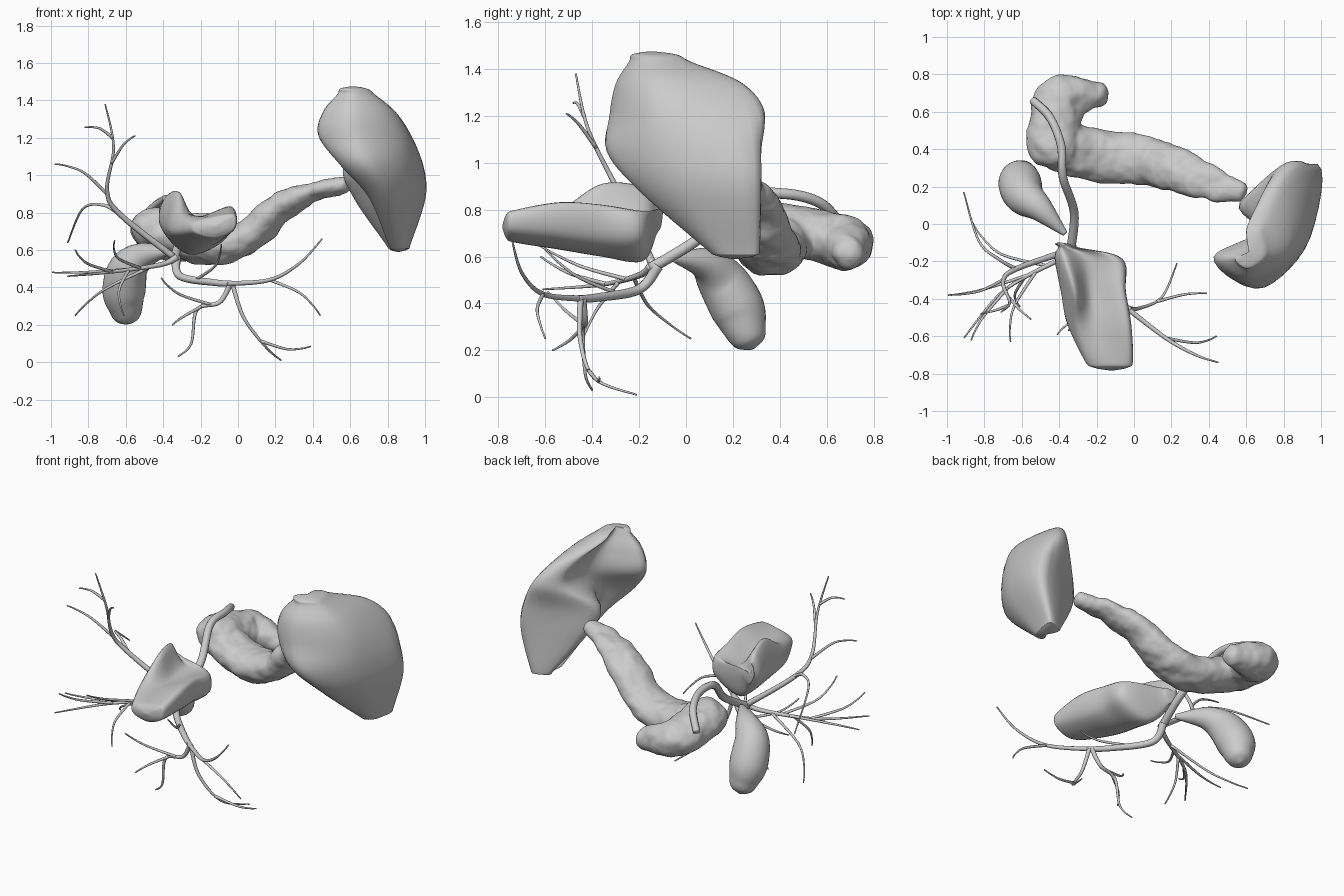
import bpy, bmesh, math
from mathutils import Vector

if "Cube" in bpy.data.objects:
    bpy.data.objects.remove(bpy.data.objects["Cube"])


def spline(pts, n, closed=False):
    """Catmull-Rom through points of any dimension."""
    m, out = len(pts), []
    for i in range(m if closed else m - 1):
        ids = [i + k for k in (-1, 0, 1, 2)]
        p = [pts[j % m] if closed else pts[min(max(j, 0), m - 1)] for j in ids]
        for t in (s / n for s in range(n)):
            out.append([b + 0.5 * t * (c - a + t * (2 * a - 5 * b + 4 * c - d + t * (3 * (b - c) + d - a)))
                        for a, b, c, d in zip(*p)])
    return out if closed else out + [list(pts[-1])]


def skin(bm, rings):
    """Bridge equal rings into a capped skin."""
    vs = [[bm.verts.new(co) for co in r] for r in rings]
    n = len(vs[0])
    for a, b in zip(vs, vs[1:]):
        for i in range(n):
            bm.faces.new((a[i], a[(i + 1) % n], b[(i + 1) % n], b[i]))
    bm.faces.new(vs[0][::-1])
    bm.faces.new(vs[-1])


def tube(bm, path, sides=10, steps=5, level=False):
    """Sweep an ellipse; path points are x, y, z, half width, half height."""
    pts = spline(path, steps)
    co = [Vector(p[:3]) for p in pts]
    ref, rings = Vector((0.05, 0.03, 1)), []
    for i, p in enumerate(pts):
        t = (co[min(i + 1, len(co) - 1)] - co[max(i - 1, 0)]).normalized()
        up = (ref - t * ref.dot(t)).normalized()
        if not level:
            ref = up
        side = t.cross(up)
        rings.append([co[i] + side * max(p[3], .003) * math.cos(q) + up * max(p[4], .003) * math.sin(q)
                      for q in (math.tau * k / sides for k in range(sides))])
    skin(bm, rings)


def organ(bm, path):
    """Fat tube with rounded ends."""
    def end(p, q):
        d = (Vector(p[:3]) - Vector(q[:3])).normalized() * p[4]
        return [(*(Vector(p[:3]) + d * k), p[3] * s, p[4] * s) for k, s in ((.65, .7), (.95, .1))]
    tube(bm, end(path[0], path[1])[::-1] + path + end(path[-1], path[-2]), 24, 6, True)


def loft(bm, sections, cap):
    """Smooth loft through sections, closed by rounded shrinking caps."""
    secs = [[Vector(p) for p in s] for s in sections]
    mid = [sum(s, Vector()) / len(s) for s in secs]

    def end(i, j):
        d = (mid[i] - mid[j]).normalized() * cap
        return [[mid[i] + (p - mid[i]) * s + d * k for p in secs[i]] for s, k in ((.72, .7), (.1, 1))]
    dense = [spline(s, 6, True) for s in end(0, 1)[::-1] + secs + end(-1, -2)]
    cols = [spline(c, 6) for c in zip(*dense)]
    skin(bm, list(zip(*cols)))


def finish(bm, name):
    bmesh.ops.recalc_face_normals(bm, faces=bm.faces)
    for f in bm.faces:
        f.smooth = True
    me = bpy.data.meshes.new(name)
    bm.to_mesh(me)
    bm.free()
    ob = bpy.data.objects.new(name, me)
    bpy.context.collection.objects.link(ob)
    return ob


# Spleen: crescent slices; front face and hollow follow from the four corners
def crescent(z, lip, outer, back, rim):
    lip, outer, back, rim = map(Vector, (lip, outer, back, rim))
    front = lip.lerp(outer, 0.42) - Vector((0, 0.36 * (outer - lip).length))
    hollow = lip.lerp(rim, 0.5).lerp(outer, 0.36)
    return [(p.x, p.y, z) for p in (lip, front, outer, back, rim, hollow)]


bm = bmesh.new()
loft(bm, [crescent(1.43, (.53, -.18), (.73, -.16), (.70, .01), (.61, .00)),
          crescent(1.34, (.455, -.18), (.83, -.14), (.80, .22), (.69, .17)),
          crescent(1.21, (.43, -.18), (.90, -.12), (.90, .31), (.73, .26)),
          crescent(1.05, (.55, -.25), (.94, -.08), (.96, .32), (.57, .12)),
          crescent(0.88, (.70, -.15), (.95, .00), (.98, .32), (.62, .16)),
          crescent(0.64, (.80, .10), (.90, .14), (.92, .31), (.785, .26))], 0.06)
finish(bm, "spleen")

# Trough-shaped lobe: slices along y, with the nose a shrunken first slice
lobe = {
    -.185: [(-.37, .90), (-.26, .78), (-.09, .79), (-.08, .67), (-.27, .58), (-.42, .74)],
    -.36: [(-.32, .91), (-.23, .77), (-.06, .82), (-.07, .67), (-.24, .60), (-.39, .71)],
    -.54: [(-.31, .80), (-.20, .78), (-.03, .83), (-.04, .69), (-.20, .63), (-.35, .69)],
    -.73: [(-.25, .75), (-.14, .78), (-.02, .795), (-.02, .71), (-.13, .66), (-.25, .69)],
}
secs = [[(x, y, z) for x, z in s] for y, s in lobe.items()]
nose = [(-.39 + .3 * (x + .37), -.125, .79 + .5 * (z - .77)) for x, y, z in secs[0]]
bm = bmesh.new()
loft(bm, [nose] + secs, 0.055)
finish(bm, "lobe")

# Gallbladder
bm = bmesh.new()
organ(bm, [(x, y, z, r, r) for x, y, z, r in (
    (-.38, -.04, .59, .02), (-.50, .08, .57, .07), (-.585, .15, .50, .105),
    (-.61, .22, .38, .115), (-.60, .255, .285, .09))])
finish(bm, "gallbladder")

# Pancreas: body and hooked head fused, with soft lumps
bm = bmesh.new()
organ(bm, [(.56, .17, .95, .055, .045), (.40, .22, .91, .095, .05), (.22, .29, .82, .12, .075),
           (.05, .34, .67, .13, .09), (-.15, .36, .62, .14, .10), (-.40, .41, .69, .13, .10)])
organ(bm, [(-.43, .40, .72, .14, .11), (-.42, .56, .69, .135, .11),
           (-.38, .67, .66, .13, .11), (-.21, .69, .62, .07, .08)])
pancreas = finish(bm, "pancreas")
mod = pancreas.modifiers.new("fuse", 'REMESH')
mod.mode, mod.voxel_size, mod.use_smooth_shade = 'VOXEL', 0.012, True
lumps = bpy.data.textures.new("lumps", 'CLOUDS')
lumps.noise_scale = 0.09
mod = pancreas.modifiers.new("lumps", 'DISPLACE')
mod.texture, mod.strength, mod.mid_level = lumps, 0.03, 0.45
mod = pancreas.modifiers.new("soften", 'SMOOTH')
mod.factor, mod.iterations = 0.5, 5

# Ducts: tapered mains, each giving off twigs that leave along it and bend away
ducts = bmesh.new()


def duct(r0, r1, path, *twigs):
    n = len(path) - 1
    tube(ducts, [(*p, *[r0 + (r1 - r0) * i / n] * 2) for i, p in enumerate(path)], steps=8)
    line = [Vector(p) for p in spline(path, 20)]
    for at, *tip in twigs:
        i = int(at * (len(line) - 2))
        start, tip = line[i], Vector(tip)
        ahead = (line[i + 1] - line[i]).normalized() * (tip - start).length
        bend = start.lerp(tip, 0.4) + ahead * 0.16
        late = start.lerp(tip, 0.75) + ahead * 0.1
        tube(ducts, [(*p, r, r) for p, r in zip((start, bend, late, tip), (.009, .007, .005, .004))])


# common duct
duct(.022, .024, [(-.54, .66, .74), (-.45, .57, .83), (-.39, .42, .868), (-.38, .25, .85),
                  (-.32, .06, .68), (-.34, -.15, .55)])
# left ducts
duct(.024, .015, [(-.33, -.12, .56), (-.31, -.20, .46), (-.12, -.38, .425), (-.02, -.46, .42)],
     (.5, -.09, -.60, .63))
duct(.014, .004, [(-.05, -.44, .42), (.17, -.61, .44), (.33, -.70, .53), (.45, -.74, .66)],
     (.35, .44, -.60, .25))
duct(.013, .004, [(-.03, -.45, .42), (.03, -.45, .24), (.15, -.39, .08), (.23, -.21, .01)],
     (.6, .39, -.37, .085))
duct(.015, .004, [(-.04, -.44, .42), (-.10, -.43, .32), (-.22, -.44, .28), (-.25, -.43, .10), (-.32, -.40, .03)],
     (.35, -.41, -.59, .45), (.45, -.35, -.57, .20))
# right upper ducts
duct(.018, .004, [(-.34, -.14, .56), (-.63, -.24, .79), (-.70, -.31, .92), (-.665, -.42, 1.15), (-.71, -.47, 1.38)],
     (.68, -.55, -.51, 1.21), (.82, -.82, -.48, 1.255), (.48, -.98, -.38, 1.06))
duct(.011, .004, [(-.63, -.24, .79), (-.72, -.19, .84), (-.83, -.09, .82), (-.91, .17, .64)])
# right lower ducts
duct(.018, .004, [(-.33, -.15, .56), (-.42, -.20, .52), (-.70, -.36, .48), (-.91, -.61, .46)],
     (.42, -.87, .02, .25), (.48, -.66, -.63, .65), (.52, -.995, -.38, .48), (.55, -.61, -.44, .25),
     (.65, -.87, -.62, .60))
finish(ducts, "bile_ducts")
